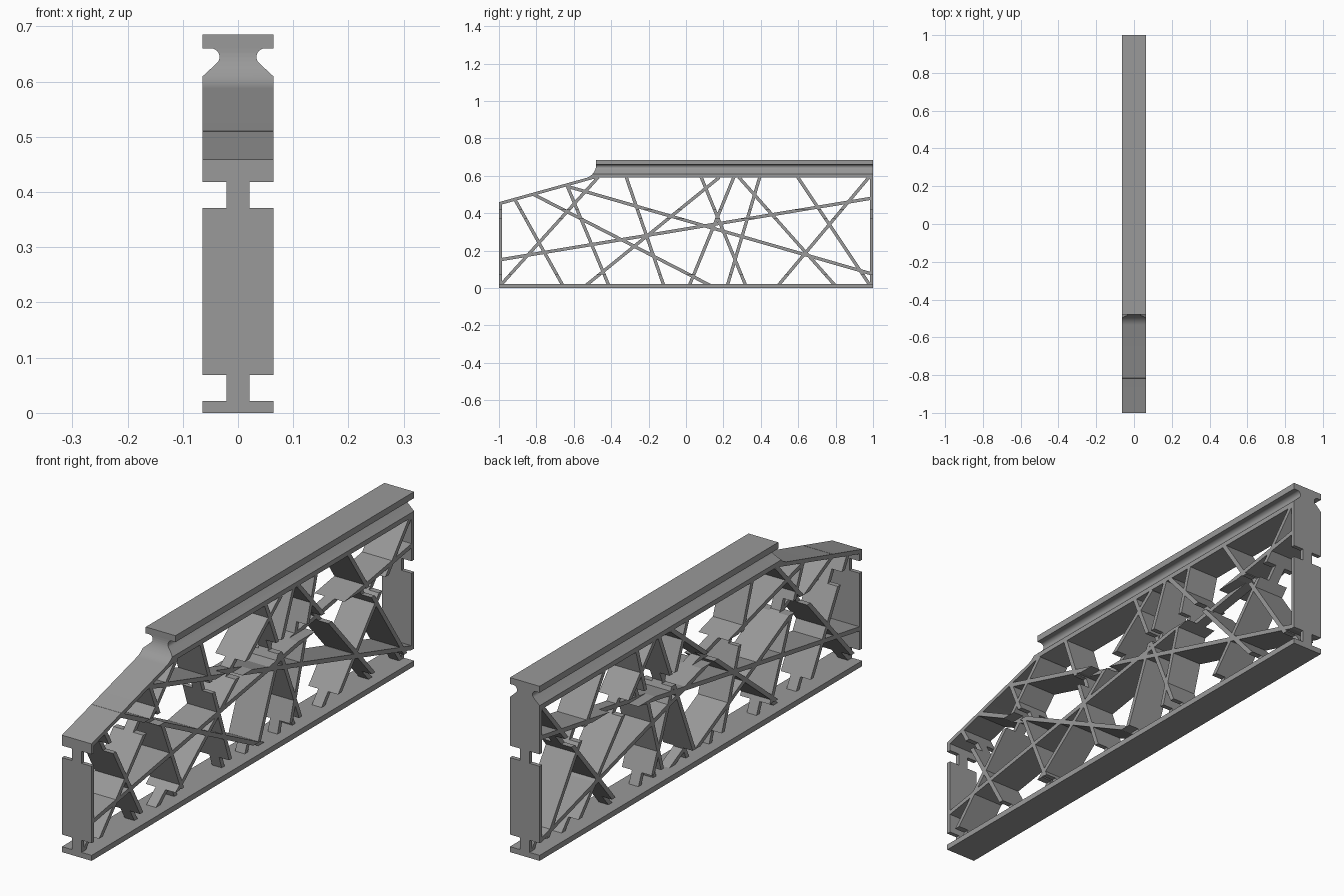
import bpy, bmesh, math
from mathutils import Vector

if "Cube" in bpy.data.objects:
    bpy.data.objects.remove(bpy.data.objects["Cube"])

HALF = 0.0645      # half width of the truss
CORE = 0.021       # half width left inside the notches
grey = bpy.data.materials.new("grey")
grey.diffuse_color = (0.32, 0.32, 0.32, 1)
grey.use_nodes = True
grey.node_tree.nodes["Principled BSDF"].inputs["Base Color"].default_value = grey.diffuse_color


def prism(name, points, place, shift):
    """Extrude a flat outline: place() maps a 2D point to 3D, shift is the extrusion."""
    bm = bmesh.new()
    face = bm.faces.new([bm.verts.new(place(a, b)) for a, b in points])
    out = bmesh.ops.extrude_face_region(bm, geom=[face])
    moved = [v for v in out["geom"] if isinstance(v, bmesh.types.BMVert)]
    bmesh.ops.translate(bm, verts=moved, vec=shift)
    bmesh.ops.recalc_face_normals(bm, faces=bm.faces)
    mesh = bpy.data.meshes.new(name)
    bm.to_mesh(mesh)
    bm.free()
    mesh.materials.append(grey)
    obj = bpy.data.objects.new(name, mesh)
    bpy.context.collection.objects.link(obj)
    return obj


def side_part(name, points):
    """Part outlined in side view, spanning the full width."""
    return prism(name, points, lambda y, z: (-HALF, y, z), (2 * HALF, 0, 0))


def cut(obj, cutters):
    for c in cutters:
        mod = obj.modifiers.new("cut", 'BOOLEAN')
        mod.operation, mod.solver, mod.object = 'DIFFERENCE', 'EXACT', c
    bpy.context.view_layer.update()
    deps = bpy.context.evaluated_depsgraph_get()
    mesh = bpy.data.meshes.new_from_object(obj.evaluated_get(deps))
    obj.modifiers.clear()
    obj.data = mesh


def lengthwise_cutter(name, points, side):
    c = prism(name, [(side * x, z) for x, z in points],
              lambda x, z: (x, -1.1, z), (0, 2.2, 0))
    c.hide_render = True
    return c


# Cutters: two notches and one rounded rail groove on each side
groove = [(0.08, 0.66)]
for i in range(13):
    a = math.radians(90 + 135 * i / 12)
    groove.append((0.049 + 0.0155 * math.cos(a), 0.6445 + 0.0155 * math.sin(a)))
groove += [(HALF, 0.609), (0.08, 0.5935)]
notches, grooves = [], []
for s in (-1, 1):
    for z0, z1 in ((0.0215, 0.069), (0.371, 0.418)):
        notches.append(lengthwise_cutter(
            "notch_cutter", [(CORE, z0), (0.1, z0), (0.1, z1), (CORE, z1)], s))
    grooves.append(lengthwise_cutter("groove_cutter", groove, s))

# Top rail with its sloped nose and concave fillet
outline = [(-1, 0.459)]
for i in range(13):
    a = math.radians(-74.3 + 74.3 * i / 12)
    outline.append((-0.555 + 0.075 * math.cos(a), 0.66 + 0.075 * math.sin(a)))
outline += [(-0.48, 0.685), (1, 0.685), (1, 0.59), (-0.471, 0.59), (-1, 0.442)]
rail = side_part("top_rail", outline)
cut(rail, grooves)

# Bottom plate and end walls
side_part("bottom_plate", [(-1, 0), (1, 0), (1, 0.0215), (-1, 0.0215)])
for name, y0, y1, top in (("front_wall", -1, -0.984, 0.447),
                          ("back_wall", 0.984, 1, 0.595)):
    wall = side_part(name, [(y0, 0.015), (y1, 0.015), (y1, top), (y0, top)])
    cut(wall, notches)

# Crossing struts: start y, z, end y, z
struts = [
    (-0.987, 0.152, 0.987, 0.479),
    (-0.634, 0.543, 0.987, 0.077),
    (-0.815, 0.500, 0.125, 0.016),
    (-0.912, 0.468, -0.660, 0.016),
    (-0.634, 0.543, -0.414, 0.016),
    (-0.318, 0.588, -0.120, 0.016),
    (-0.985, 0.022, -0.473, 0.588),
    (-0.532, 0.016, 0.174, 0.588),
    (0.083, 0.588, 0.318, 0.016),
    (0.254, 0.588, 0.019, 0.016),
    (0.286, 0.588, 0.795, 0.016),
    (0.393, 0.588, 0.222, 0.016),
    (0.600, 0.588, 0.980, 0.020),
    (0.975, 0.588, 0.495, 0.016),
]
for i, (y0, z0, y1, z1) in enumerate(struts):
    a, b = Vector((y0, z0)), Vector((y1, z1))
    d = (b - a).normalized()
    n = Vector((-d.y, d.x)) * 0.0085
    a, b = a - d * 0.006, b + d * 0.006
    strut = side_part(f"strut_{i + 1}", [a + n, b + n, b - n, a - n])
    cut(strut, notches)

for c in notches + grooves:
    bpy.data.objects.remove(c)

# Smooth the fillet and the groove, keep other edges sharp
bpy.ops.object.select_all(action='DESELECT')
rail.select_set(True)
bpy.context.view_layer.objects.active = rail
bpy.ops.object.shade_smooth_by_angle(angle=math.radians(30))
